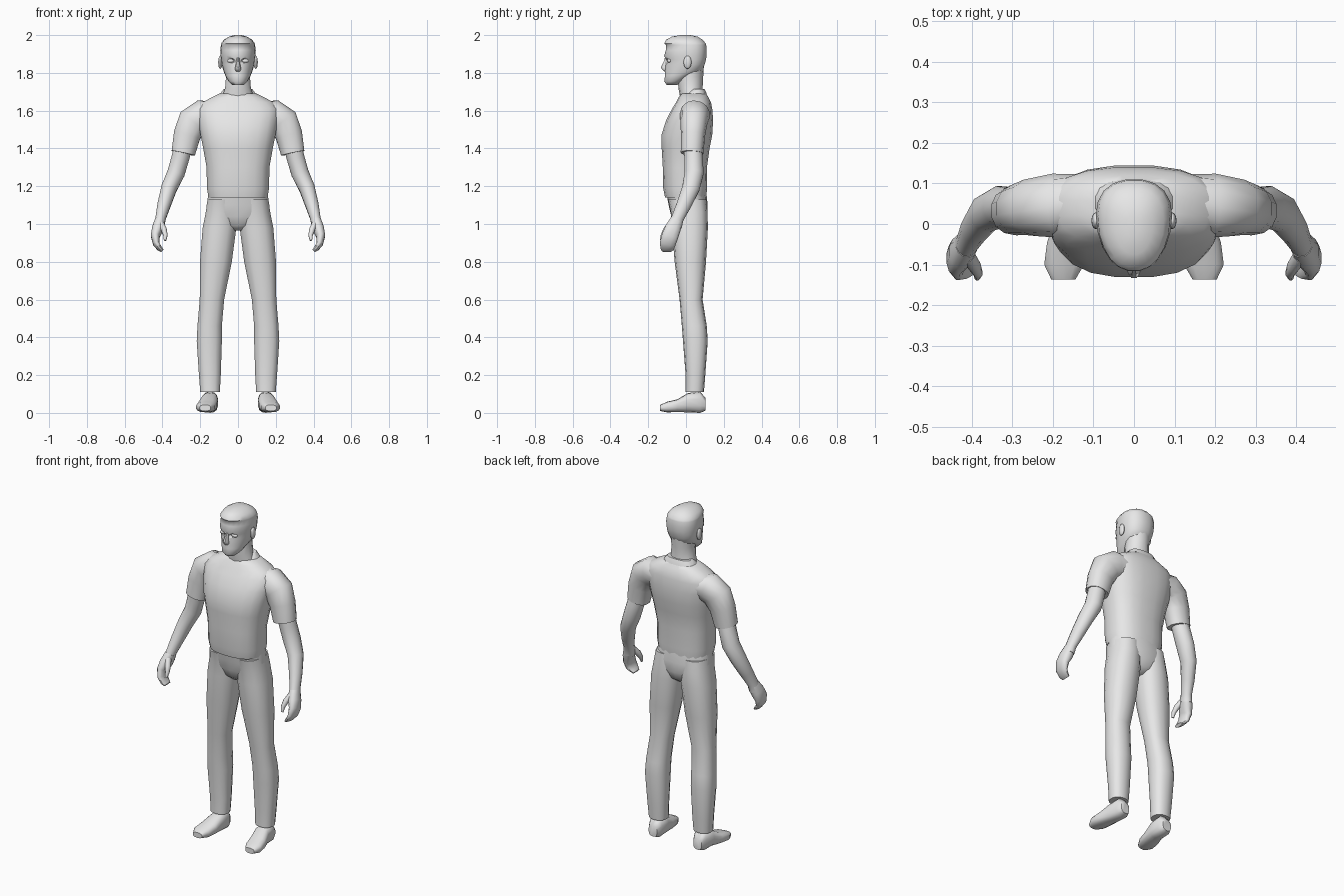
import bpy
import bmesh
import math
from mathutils import Vector

default_cube = bpy.data.objects.get("Cube")
if default_cube:
    bpy.data.objects.remove(default_cube, do_unlink=True)

grey = bpy.data.materials.new("light_grey")
grey.use_nodes = True
grey_value = (0.8, 0.8, 0.8, 1)
grey.diffuse_color = grey_value
grey.node_tree.nodes["Principled BSDF"].inputs["Base Color"].default_value = grey_value

UP = Vector((0, 0, 1))
FORWARD = Vector((0, -1, 0))


def finish(name, bm, mirrored, angle=50):
    """Turn a bmesh into a smooth shaded object, optionally mirrored in x."""
    bmesh.ops.recalc_face_normals(bm, faces=bm.faces)
    mesh = bpy.data.meshes.new(name)
    bm.to_mesh(mesh)
    bm.free()
    mesh.materials.append(grey)
    obj = bpy.data.objects.new(name, mesh)
    bpy.context.collection.objects.link(obj)
    bpy.ops.object.select_all(action='DESELECT')
    obj.select_set(True)
    bpy.context.view_layer.objects.active = obj
    bpy.ops.object.shade_smooth_by_angle(angle=math.radians(angle))
    if mirrored:
        mirror = obj.modifiers.new("Mirror", 'MIRROR')
        mirror.use_mirror_merge = False
    return obj


def loft(name, rings, sides=14, power=1.0, normal=None, egg=0.0, mirrored=False):
    """Skin rings of (x, y, z, radius across, radius deep).
    Rings face along the path unless a fixed normal is given."""
    bm = bmesh.new()
    centres = [Vector(r[:3]) for r in rings]
    last = len(rings) - 1
    loops = []
    for i, (centre, ring) in enumerate(zip(centres, rings)):
        facing = normal or (centres[min(i + 1, last)] - centres[max(i - 1, 0)]).normalized()
        across = Vector((1, 0, 0))
        across = (across - facing * across.dot(facing)).normalized()
        deep = facing.cross(across)
        loop = []
        for k in range(sides):
            a = math.tau * (k + 0.5) / sides
            c, s = math.cos(a), math.sin(a)
            u = math.copysign(abs(c) ** power, c) * (1 + egg * s)
            v = math.copysign(abs(s) ** power, s)
            loop.append(bm.verts.new(centre + across * u * ring[3] + deep * v * ring[4]))
        loops.append(loop)
    for low, high in zip(loops, loops[1:]):
        for k in range(sides):
            n = (k + 1) % sides
            bm.faces.new((low[k], low[n], high[n], high[k]))
    bm.faces.new(loops[0])
    bm.faces.new(loops[-1])
    return finish(name, bm, mirrored)


def stack(name, levels, **options):
    """Skin level rings of (x, z, half width, front y, back y)."""
    rings = [(x, (f + b) / 2, z, w, (b - f) / 2) for x, z, w, f, b in levels]
    return loft(name, rings, normal=UP, **options)


def ellipsoid(name, centre, radii):
    bm = bmesh.new()
    bmesh.ops.create_uvsphere(bm, u_segments=12, v_segments=8, radius=1)
    bmesh.ops.scale(bm, vec=radii, verts=bm.verts)
    bmesh.ops.translate(bm, vec=centre, verts=bm.verts)
    return finish(name, bm, True)


# Shirt body
stack("shirt_body", [
    (0, 1.14, .158, -.112, .108),
    (0, 1.19, .166, -.122, .113),
    (0, 1.3, .168, -.124, .112),
    (0, 1.4, .186, -.13, .126),
    (0, 1.47, .2, -.132, .14),
    (0, 1.55, .215, -.106, .145),
    (0, 1.61, .22, -.075, .14),
    (0, 1.645, .19, -.053, .133),
    (0, 1.67, .14, -.04, .12),
    (0, 1.69, .1, -.025, .108),
], sides=20, power=.8)

# Collar rising at the back of the neck
stack("collar", [
    (0, 1.66, .12, -.02, .118),
    (0, 1.695, .092, .0, .108),
    (0, 1.715, .076, .02, .098),
], sides=16, power=.8)

# Short sleeves running over the shoulders
loft("sleeves", [
    (.1, .05, 1.58, .07, .07),
    (.19, .045, 1.572, .085, .08),
    (.24, .042, 1.54, .084, .072),
    (.27, .037, 1.47, .073, .064),
    (.29, .032, 1.375, .064, .06),
], power=.9, mirrored=True)

# Bare forearms
loft("forearms", [
    (.285, .035, 1.43, .05, .05),
    (.305, .04, 1.35, .049, .05),
    (.328, .043, 1.27, .048, .052),
    (.365, .026, 1.19, .043, .048),
    (.392, -.012, 1.1, .036, .04),
    (.41, -.045, 1.03, .028, .034),
    (.418, -.058, .99, .03, .038),
], sides=12, mirrored=True)

# Hands with curled fingers, and separate thumbs
loft("hands", [
    (.412, -.05, 1.02, .028, .034),
    (.425, -.07, .975, .031, .043),
    (.438, -.085, .935, .024, .045),
    (.433, -.097, .895, .017, .043),
    (.415, -.1, .87, .014, .036),
    (.4, -.1, .858, .009, .028),
], sides=12, power=.85, mirrored=True)
loft("thumbs", [
    (.408, -.08, 1.0, .018, .018),
    (.392, -.105, .97, .016, .017),
    (.384, -.122, .94, .012, .013),
    (.386, -.132, .913, .007, .008),
], sides=8, mirrored=True)

# Trousers: seat and two legs
stack("trouser_seat", [
    (0, .965, .035, -.03, .06),
    (0, .99, .09, -.06, .095),
    (0, 1.04, .165, -.078, .112),
    (0, 1.1, .168, -.092, .115),
    (0, 1.17, .157, -.105, .107),
], sides=18, power=.85)
stack("trouser_legs", [
    (.148, .11, .053, -.002, .095),
    (.149, .2, .059, -.002, .102),
    (.152, .38, .068, -.016, .115),
    (.15, .46, .066, -.022, .11),
    (.138, .6, .066, -.034, .088),
    (.117, .8, .086, -.06, .106),
    (.098, .98, .091, -.075, .116),
    (.088, 1.06, .085, -.08, .114),
    (.085, 1.13, .077, -.095, .108),
], power=.85, mirrored=True)

# Shoes, from heel to toe, with the toes turned outward
loft("shoes", [
    (.148, .103, .046, .028, .034),
    (.148, .075, .056, .043, .056),
    (.151, .01, .054, .045, .051),
    (.163, -.045, .038, .052, .034),
    (.172, -.1, .031, .05, .028),
    (.174, -.137, .026, .03, .016),
], power=.75, normal=FORWARD, mirrored=True)

# Neck
stack("neck", [
    (0, 1.65, .095, -.028, .095),
    (0, 1.72, .07, -.04, .088),
    (0, 1.78, .065, -.045, .091),
    (0, 1.84, .07, -.03, .095),
])

# Head, with chin, brow and hairline
head = stack("head", [
    (0, 1.737, .03, -.103, -.045),
    (0, 1.755, .05, -.116, -.02),
    (0, 1.785, .066, -.112, .03),
    (0, 1.81, .076, -.113, .085),
    (0, 1.845, .086, -.108, .1),
    (0, 1.87, .089, -.106, .107),
    (0, 1.889, .091, -.117, .11),
    (0, 1.92, .093, -.108, .111),
    (0, 1.948, .089, -.107, .108),
    (0, 1.956, .088, -.116, .106),
    (0, 1.976, .073, -.106, .088),
    (0, 1.992, .047, -.075, .062),
    (0, 2.0, .018, -.03, .022),
], sides=20, power=.9, egg=.14)

# Eye sockets cut into the head, then eyes
cutter = ellipsoid("socket_cutter", (.038, -.108, 1.864), (.024, .022, .013))
cutter.hide_render = True
cut = head.modifiers.new("Sockets", 'BOOLEAN')
cut.operation = 'DIFFERENCE'
cut.object = cutter
bpy.context.view_layer.objects.active = head
bpy.ops.object.modifier_apply(modifier=cut.name)
bpy.data.objects.remove(cutter, do_unlink=True)
ellipsoid("eyes", (.038, -.087, 1.864), (.019, .012, .011))

# Nose and ears
stack("nose", [
    (0, 1.808, .012, -.118, -.09),
    (0, 1.818, .018, -.128, -.09),
    (0, 1.83, .016, -.135, -.09),
    (0, 1.86, .01, -.119, -.09),
    (0, 1.885, .009, -.112, -.09),
], sides=8)
ellipsoid("ears", (.094, .008, 1.856), (.011, .021, .035))
